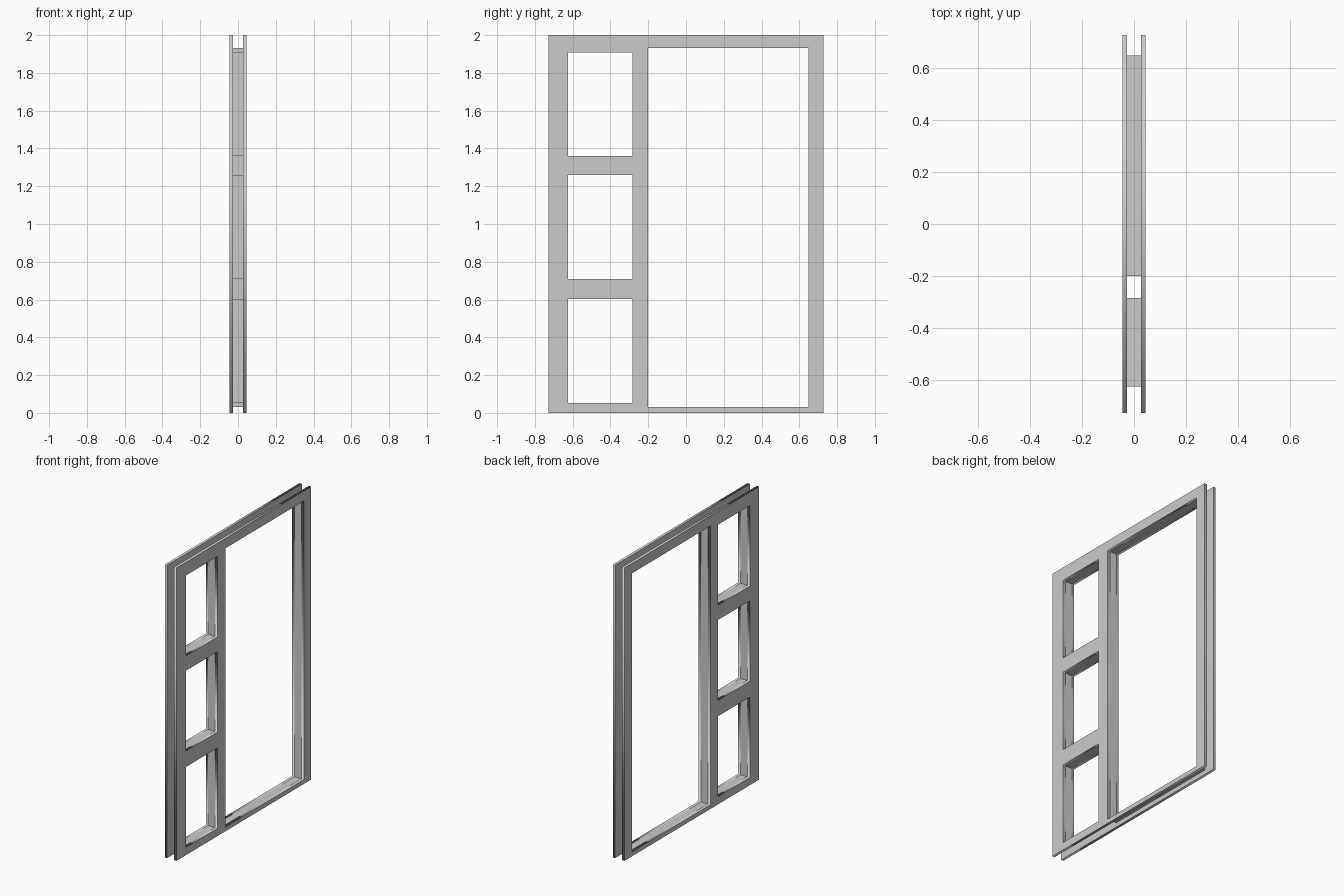
import bpy, bmesh
from math import radians

if "Cube" in bpy.data.objects:
    bpy.data.objects.remove(bpy.data.objects["Cube"])

HALF_W, HEIGHT = 0.727, 2.0
X_IN, X_OUT = 0.026, 0.044

# Openings as (y0, z0, y1, z1): one doorway and three side windows
openings = {"doorway": (-0.20, 0.03, 0.648, 1.932)}
for i, z in enumerate((0.053, 0.71, 1.36)):
    openings[f"window_{i + 1}"] = (-0.625, z, -0.284, z + 0.549)


def corners(rect):
    y0, z0, y1, z1 = rect
    return [(y0, z0), (y1, z0), (y1, z1), (y0, z1)]


def add_object(name, mesh):
    obj = bpy.data.objects.new(name, mesh)
    bpy.context.collection.objects.link(obj)
    return obj


# Flat frame plate: filled outline with the openings left as holes
def frame_plate(name, x):
    curve = bpy.data.curves.new(name, 'CURVE')
    curve.dimensions = '2D'
    curve.fill_mode = 'BOTH'
    curve.extrude = (X_OUT - X_IN) / 2
    for rect in [(-HALF_W, 0, HALF_W, HEIGHT), *openings.values()]:
        spline = curve.splines.new('POLY')
        spline.points.add(3)
        for point, (y, z) in zip(spline.points, corners(rect)):
            point.co = (y, z, 0, 1)
        spline.use_cyclic_u = True
    temp = add_object(name + "_curve", curve)
    bpy.context.view_layer.update()
    graph = bpy.context.evaluated_depsgraph_get()
    mesh = bpy.data.meshes.new_from_object(temp.evaluated_get(graph))
    bpy.data.objects.remove(temp)
    plate = add_object(name, mesh)
    plate.rotation_euler = (radians(90), 0, radians(90))
    plate.location.x = x


# Thin lining that bridges the two plates around an opening
def lining(name, rect):
    bm = bmesh.new()
    rings = [[bm.verts.new((x, y, z)) for y, z in corners(rect)]
             for x in (-X_IN, X_IN)]
    for i in range(4):
        j = (i + 1) % 4
        bm.faces.new((rings[0][i], rings[1][i], rings[1][j], rings[0][j]))
    # Normals point into the opening
    bm.normal_update()
    bottom = bm.faces[:][0]
    if bottom.normal.z < 0:
        bmesh.ops.reverse_faces(bm, faces=bm.faces[:])
    mesh = bpy.data.meshes.new(name)
    bm.to_mesh(mesh)
    bm.free()
    add_object(name, mesh)


for side, sign in (("left", -1), ("right", 1)):
    frame_plate(f"{side}_frame_plate", sign * (X_IN + X_OUT) / 2)
for name, rect in openings.items():
    lining(name + "_lining", rect)
